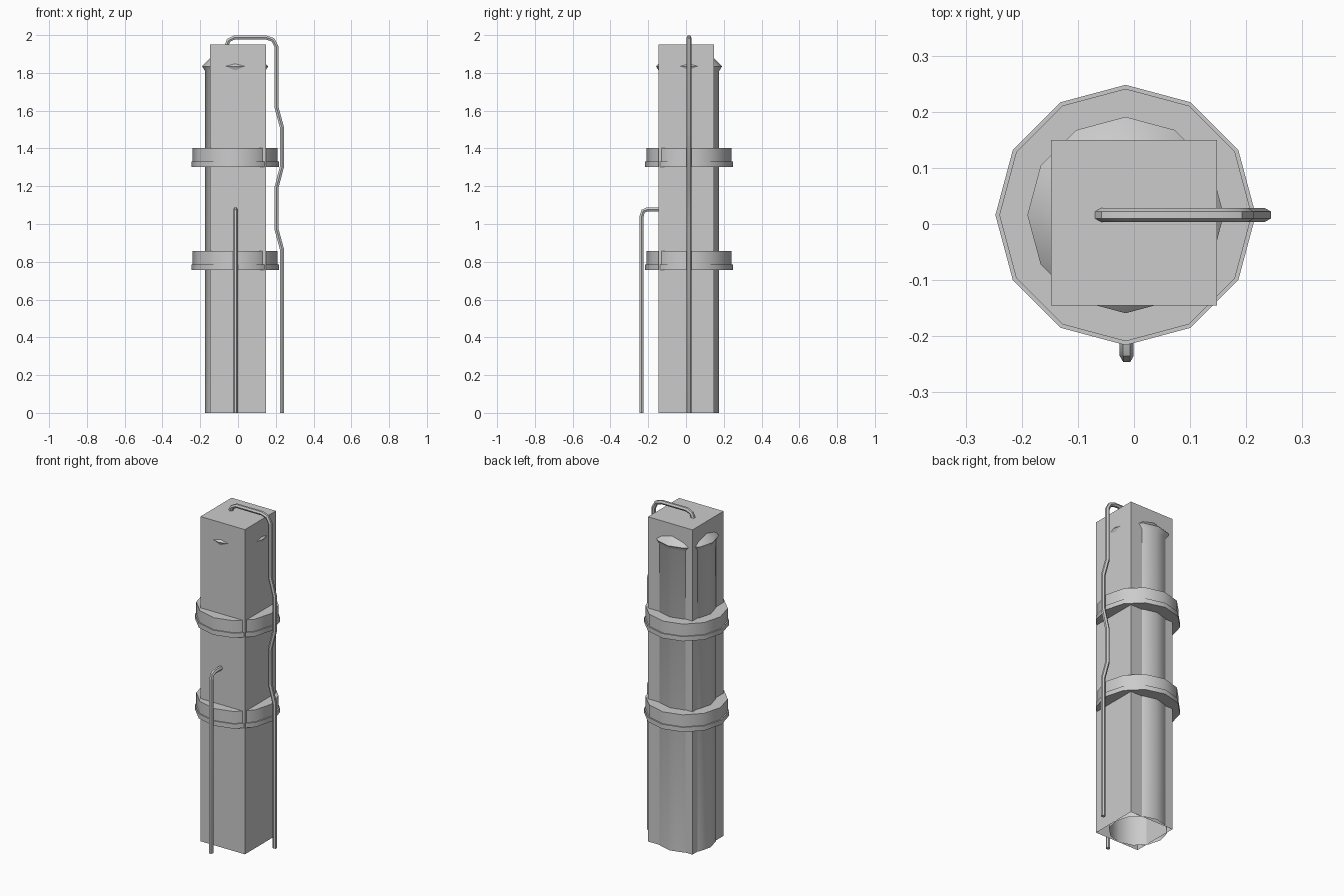
import bpy
import bmesh
from math import cos, sin, pi, radians

cube = bpy.data.objects.get("Cube")
if cube:
    bpy.data.objects.remove(cube, do_unlink=True)

SIDES = 12
AXIS = (-0.015, 0.016)      # shared axis of the round core and bands

grey = bpy.data.materials.new("light grey")
grey.use_nodes = True
grey.diffuse_color = (0.6, 0.6, 0.6, 1)
grey.node_tree.nodes["Principled BSDF"].inputs["Base Color"].default_value = (0.6, 0.6, 0.6, 1)


def add_object(name, data):
    obj = bpy.data.objects.new(name, data)
    bpy.context.collection.objects.link(obj)
    data.materials.append(grey)
    return obj


def smooth(obj):
    bpy.ops.object.select_all(action='DESELECT')
    obj.select_set(True)
    bpy.context.view_layer.objects.active = obj
    bpy.ops.object.shade_smooth_by_angle(angle=radians(40))


def lathe(name, profile, cap_bottom):
    """Twelve-sided solid from (radius, height) pairs, bottom to top."""
    bm = bmesh.new()
    rings = []
    for r, z in profile:
        rings.append([bm.verts.new((AXIS[0] + r * cos(2 * pi * i / SIDES),
                                    AXIS[1] + r * sin(2 * pi * i / SIDES), z))
                      for i in range(SIDES)])
    for low, high in zip(rings, rings[1:]):
        for i in range(SIDES):
            j = (i + 1) % SIDES
            bm.faces.new((low[i], low[j], high[j], high[i]))
    bm.faces.new(rings[-1])
    if cap_bottom:
        bm.faces.new(rings[0][::-1])
    mesh = bpy.data.meshes.new(name)
    bm.to_mesh(mesh)
    bm.free()
    obj = add_object(name, mesh)
    smooth(obj)
    return obj


def pipe(name, points):
    """Six-sided tube along a path."""
    curve = bpy.data.curves.new(name, 'CURVE')
    curve.dimensions = '3D'
    curve.bevel_depth = 0.0125
    curve.bevel_resolution = 1
    curve.use_fill_caps = True
    spline = curve.splines.new('POLY')
    spline.points.add(len(points) - 1)
    for p, co in zip(spline.points, points):
        p.co = (*co, 1)
    obj = add_object(name, curve)
    bpy.ops.object.select_all(action='DESELECT')
    obj.select_set(True)
    bpy.context.view_layer.objects.active = obj
    bpy.ops.object.convert(target='MESH')
    smooth(bpy.context.view_layer.objects.active)


# Square column, open underneath
bm = bmesh.new()
bmesh.ops.create_cube(bm, size=1)
bmesh.ops.delete(bm, geom=[f for f in bm.faces if f.normal.z < -0.5], context='FACES_ONLY')
bmesh.ops.scale(bm, vec=(0.295, 0.295, 1.95), verts=bm.verts)
bmesh.ops.translate(bm, vec=(0, 0.002, 0.975), verts=bm.verts)
mesh = bpy.data.meshes.new("square_column")
bm.to_mesh(mesh)
bm.free()
add_object("square_column", mesh)

# Round core with a flared lip and sloping cap, open underneath
lathe("round_core", [(0.16, 0), (0.16, 1.81), (0.175, 1.835), (0.13, 1.88), (0.06, 1.91)], False)

# Two bands with a wider lower lip
for name, z in (("lower_band", 0.757), ("upper_band", 1.302)):
    lathe(name, [(0.232, z), (0.232, z + 0.028), (0.225, z + 0.028), (0.225, z + 0.1)], True)

# Long side pipe, jogging outwards around the bands
side_path = [(-0.06, 1.945), (-0.05, 1.972), (-0.02, 1.987), (0.15, 1.987), (0.185, 1.975),
             (0.203, 1.94), (0.203, 1.62), (0.233, 1.51), (0.233, 1.305), (0.203, 1.19),
             (0.203, 0.975), (0.233, 0.865), (0.233, 0)]
pipe("side_pipe", [(x, AXIS[1], z) for x, z in side_path])

# Short front pipe, bending into the column
front_path = [(-0.14, 1.077), (-0.205, 1.077), (-0.227, 1.068), (-0.235, 1.04), (-0.235, 0)]
pipe("front_pipe", [(-0.013, y, z) for y, z in front_path])
